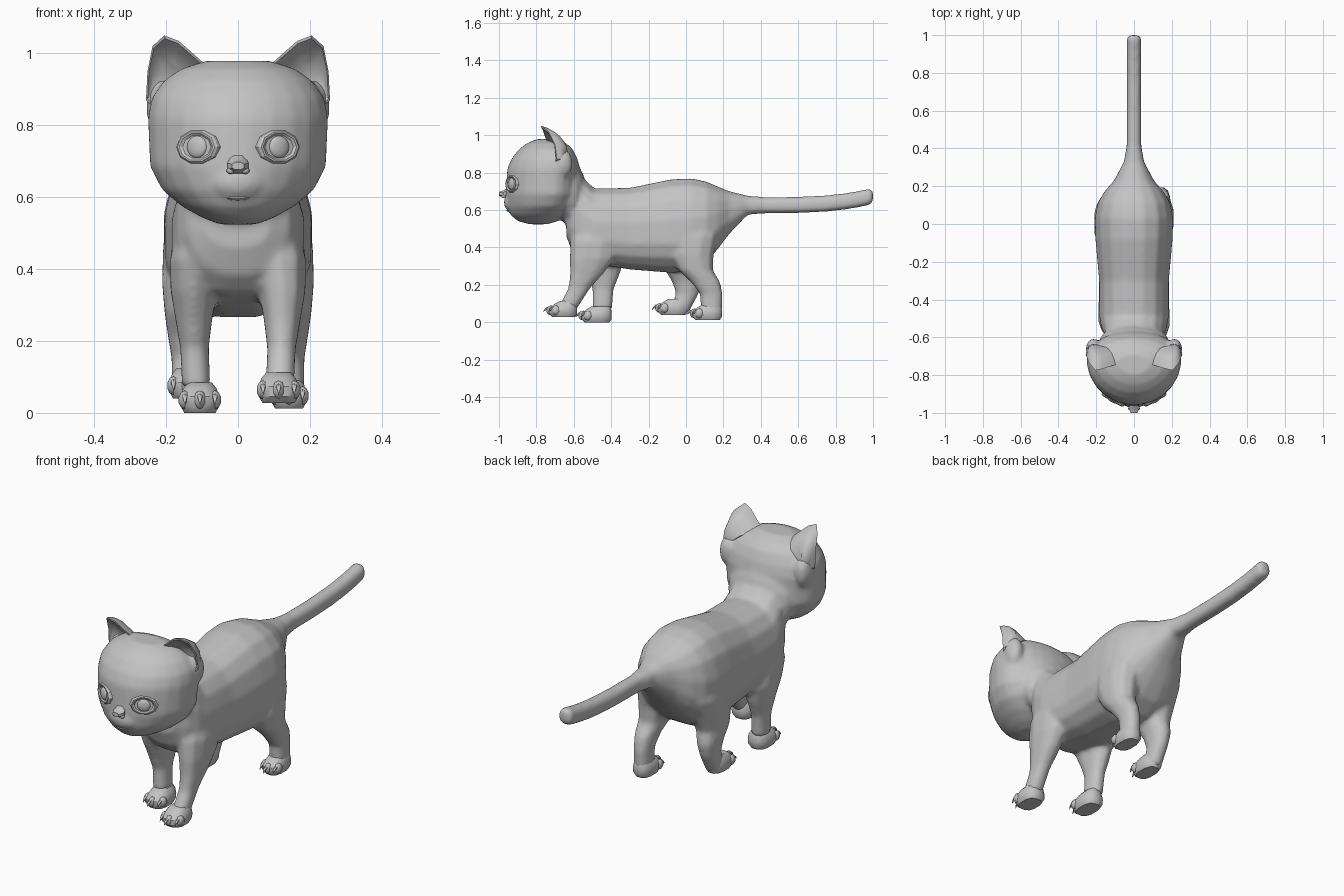
import bpy, bmesh, math
from mathutils import Vector

cube = bpy.data.objects.get("Cube")
if cube:
    bpy.data.objects.remove(cube, do_unlink=True)

grey = bpy.data.materials.new("plain grey")
grey.use_nodes = True
COLOUR = (0.55, 0.55, 0.55, 1)
grey.diffuse_color = COLOUR
grey.node_tree.nodes["Principled BSDF"].inputs["Base Color"].default_value = COLOUR


def finish(name, bm, angle=45):
    """Turn a bmesh into a smooth-shaded object."""
    bmesh.ops.recalc_face_normals(bm, faces=bm.faces)
    mesh = bpy.data.meshes.new(name)
    bm.to_mesh(mesh)
    bm.free()
    mesh.materials.append(grey)
    ob = bpy.data.objects.new(name, mesh)
    bpy.context.collection.objects.link(ob)
    bpy.ops.object.select_all(action='DESELECT')
    ob.select_set(True)
    bpy.context.view_layer.objects.active = ob
    bpy.ops.object.shade_smooth_by_angle(angle=math.radians(angle))
    return ob


def skin(name, loops, angle=45):
    """Bridge a row of equal closed loops and cap both ends."""
    bm = bmesh.new()
    rows = [[bm.verts.new(p) for p in loop] for loop in loops]
    n = len(rows[0])
    for a, b in zip(rows, rows[1:]):
        for i in range(n):
            j = (i + 1) % n
            bm.faces.new((a[i], a[j], b[j], b[i]))
    bm.faces.new(rows[0])
    bm.faces.new(rows[-1])
    return finish(name, bm, angle)


def section(a0, a1, b0, b1, n, power=2.0, mid=0.5):
    """Rounded cross-section inside a box; mid places its widest line."""
    pts, bc = [], b0 + (b1 - b0) * mid
    for i in range(n):
        t = 2 * math.pi * (i + 0.5) / n
        c, s = math.cos(t), math.sin(t)
        u = math.copysign(abs(c) ** (2 / power), c)
        v = math.copysign(abs(s) ** (2 / power), s)
        pts.append(((a0 + a1) / 2 + u * (a1 - a0) / 2,
                    bc + v * ((b1 - bc) if v > 0 else (bc - b0))))
    return pts


def ball(name, loc, size, seg=12, rot=None):
    bm = bmesh.new()
    bmesh.ops.create_uvsphere(bm, u_segments=seg, v_segments=seg * 2 // 3, radius=1)
    bmesh.ops.scale(bm, vec=size, verts=bm.verts)
    ob = finish(name, bm)
    ob.location = loc
    if rot:
        ob.rotation_mode = 'QUATERNION'
        ob.rotation_quaternion = rot
    return ob


# Torso: y, bottom, top, half width; the tail carries on by rule
torso = [(-.64, .46, .62, .09), (-.61, .38, .78, .145), (-.56, .33, .785, .172),
         (-.49, .31, .718, .187), (-.3, .28, .722, .187), (-.08, .262, .768, .207),
         (.03, .27, .773, .21), (.11, .32, .755, .195), (.17, .39, .728, .16),
         (.23, .47, .703, .107), (.33, .575, .677, .054)]
for y in (.42, .6, .75, .85, .92, .98, 1.0):
    centre = .626 + .05 * ((y - .42) / .58) ** 3
    r = .044 if y < 1 else .034
    torso.append((y, centre - r, centre + r, r * .88))
fused = [skin("body", [[(x, y, z) for x, z in section(-w, w, lo, hi, 16, 2.4, .42)]
                       for y, lo, hi, w in torso])]

# Head: z, front, back, half width
HEAD = [(.524, -.84, -.74, .05), (.543, -.905, -.68, .10), (.575, -.94, -.63, .158),
        (.62, -.957, -.59, .212), (.685, -.965, -.565, .246), (.82, -.957, -.565, .252),
        (.875, -.934, -.58, .242), (.925, -.894, -.605, .207), (.957, -.852, -.64, .16),
        (.979, -.80, -.69, .09)]
fused.append(skin("head", [[(x, y, z) for x, y in section(-w, w, f, b, 24, 2.0, .62)]
                           for z, f, b, w in HEAD]))
fused.append(ball("neck", (0, -.62, .69), (.185, .088, .17), 16))
fused.append(ball("muzzle", (0, -.925, .642), (.08, .05, .055), 16))
for s in (1, -1):
    fused.append(ball("ear_base", (s * .214, -.66, .85), (.042, .055, .08)))

# Left legs: z, front, back, inner x, outer x
FRONT_LEG = [(.56, -.58, -.42, .06, .15), (.43, -.62, -.37, .04, .192),
             (.34, -.624, -.38, .055, .19), (.26, -.622, -.44, .07, .176),
             (.18, -.63, -.513, .08, .162), (.07, -.69, -.583, .075, .157)]
HIND_LEG = [(.56, -.03, .16, .05, .17), (.46, -.09, .17, .04, .212),
            (.36, -.09, .15, .05, .214), (.28, -.045, .145, .07, .207),
            (.215, .025, .184, .09, .197), (.15, .075, .198, .1, .186),
            (.05, .08, .194, .1, .186)]


def leg(name, rings, s, stride):
    """Loft a leg on side s, swinging its lower end by stride along y."""
    loops = []
    for z, f, b, i, o in rings:
        dy = stride * (max(0, .5 - z) / .45) ** 1.3
        loops.append([(s * x, y, z) for x, y in section(i, o, f + dy, b + dy, 10, 2.3)])
    fused.append(skin(name + "_leg", loops))


# Walking pose: left front and right hind feet are forward and lifted
leg("front_left", FRONT_LEG, 1, 0)
leg("front_right", FRONT_LEG, -1, .2)
leg("hind_left", HIND_LEG, 1, 0)
leg("hind_right", HIND_LEG, -1, -.18)

# Blend torso, tail, neck, head and legs into one skin
bpy.ops.object.select_all(action='DESELECT')
for ob in fused:
    ob.select_set(True)
body = fused[0]
bpy.context.view_layer.objects.active = body
bpy.ops.object.join()
remesh = body.modifiers.new("blend", 'REMESH')
remesh.mode = 'VOXEL'
remesh.voxel_size = .011
remesh.use_smooth_shade = True
soften = body.modifiers.new("soften", 'SMOOTH')
soften.factor = .5
soften.iterations = 8
bpy.context.view_layer.update()

# Nose, nostrils and lips
NOSE = [(-.94, .022, .665, .735), (-.975, .031, .665, .706), (-1.0, .018, .676, .698)]
skin("nose", [[(x, y, z) for x, z in section(-w, w, lo, hi, 8, 2.4)]
              for y, w, lo, hi in NOSE], 35)
for side, s in (("left", 1), ("right", -1)):
    ball(side + "_nostril", (s * .02, -.976, .674), (.012, .012, .01), 8)
for part, z in (("upper_lip", .608), ("lower_lip", .598)):
    ball(part, (0, -.944, z), (.034, .016, .007), 10)

# Eyes: raised lid, dished socket and domed eyeball, set on the face
for side, s in (("left", 1), ("right", -1)):
    hit, loc, normal, _ = body.ray_cast(Vector((s * .114, -2, .74)), Vector((0, 1, 0)))
    rot = normal.to_track_quat('Z', 'Y')
    loops = []
    for scale, depth in ((1.08, -.02), (1.02, .0), (.92, .006), (.82, .006), (.7, .001)):
        loop = []
        for i in range(10):
            t = 2 * math.pi * i / 10
            p = Vector((.065 * scale * math.cos(t), .047 * scale * math.sin(t), depth))
            loop.append(loc + rot @ p)
        loops.append(loop)
    skin(side + "_eyelid", loops, 25)
    ball(side + "_eyeball", loc + normal * .001, (.031, .031, .011), 16, rot)

# Ears: back shell, rim and hollow, all scaled from one rim outline
RIM = [(.228, -.705, .84), (.256, -.69, .87), (.252, -.70, .95), (.238, -.735, 1.02),
       (.205, -.775, 1.05), (.165, -.766, 1.035), (.08, -.74, .96)]
MID = Vector((.19, -.72, .93))
SHELL = [(.4, .075), (.75, .055), (.93, .025), (1, 0), (.93, -.003), (.75, .015), (.4, .035)]
for side, s in (("left", 1), ("right", -1)):
    loops = []
    for scale, back in SHELL:
        loop = [MID + (Vector(p) - MID) * scale + Vector((0, back, 0)) for p in RIM]
        loops.append([(s * p.x, p.y, p.z) for p in loop])
    skin(side + "_ear", loops, 50)


def paw(name, cx, f, b, z0, w):
    """Paw from front f to back b, with three toes and claws."""
    # height, width factor, front setback, back setback
    rings = [(0, .8, .025, .012), (.018, .98, .008, 0), (.045, 1, .008, 0),
             (.068, .85, .035, .003), (.085, .6, .065, .01)]
    skin(name + "_paw", [[(x, y, z0 + h) for x, y in
                          section(cx - w * k, cx + w * k, f + df, b - db, 12, 2.6)]
                         for h, k, df, db in rings], 40)
    for i, u in enumerate((-.75, 0, .75)):
        x0, y0 = cx + u * w, f + .02 + .035 * abs(u)
        ball(f"{name}_toe_{i + 1}", (x0, y0, z0 + .036), (.018, .026, .026), 8)
        # Claw tapering forward and down
        path = [(.01, .048, .009), (-.022, .046, .008), (-.036, .036, .005), (-.042, .026, .001)]
        skin(f"{name}_claw_{i + 1}",
             [[(x, y0 + dy, z) for x, z in section(x0 - r, x0 + r, z0 + h - r, z0 + h + r, 6)]
              for dy, h, r in path])


paw("front_left", .113, -.742, -.58, .028, .058)
paw("front_right", -.106, -.57, -.395, .0, .056)
paw("hind_left", .142, .025, .195, .012, .05)
paw("hind_right", -.142, -.16, .012, .04, .05)
